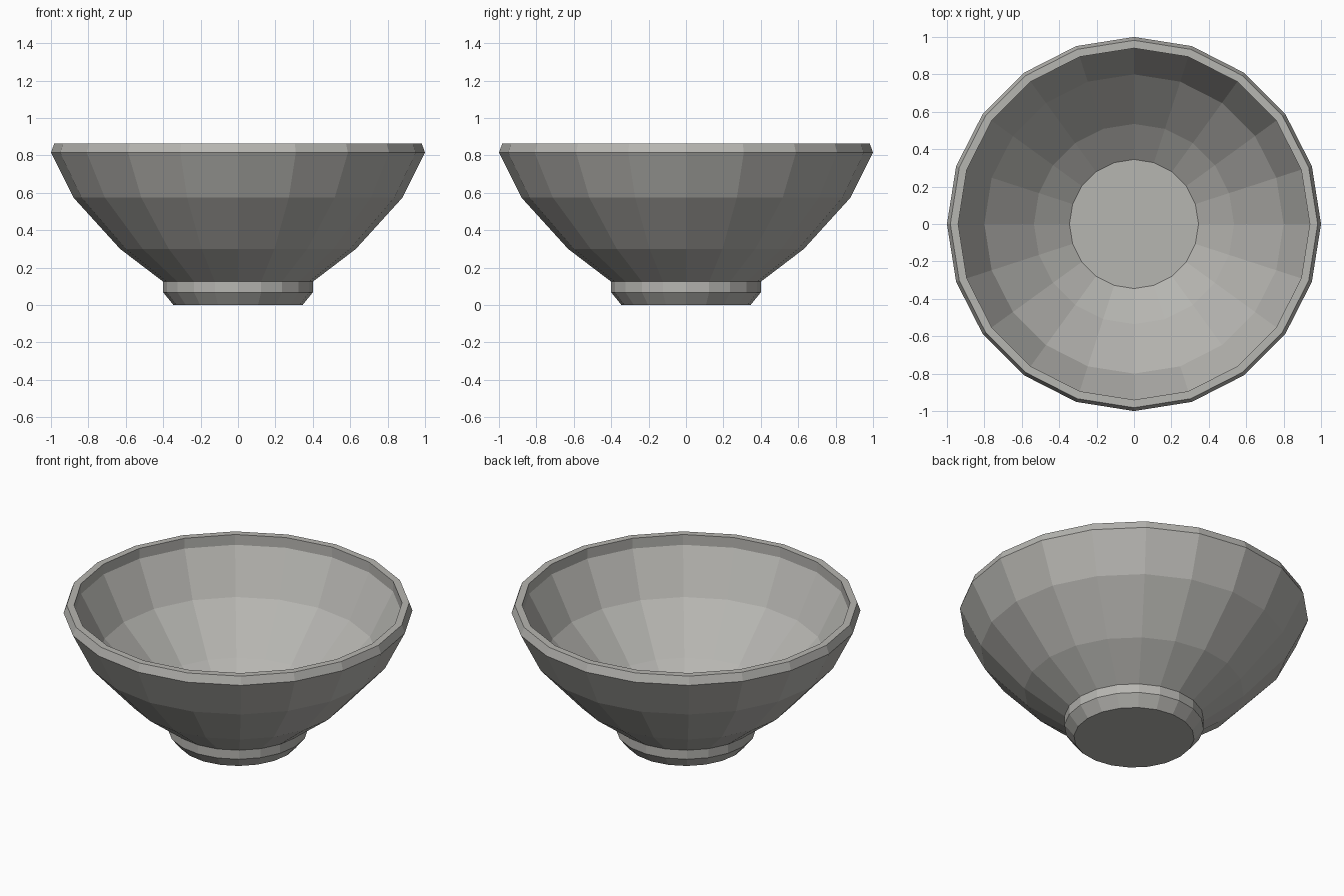
import bpy, bmesh, math

if "Cube" in bpy.data.objects:
    bpy.data.objects.remove(bpy.data.objects["Cube"])

SIDES = 20

# Profile (radius, height): foot, outer wall, rim, inner wall, floor
PROFILE = [
    (0.345, 0.0), (0.40, 0.068), (0.40, 0.125),
    (0.63, 0.30), (0.88, 0.575), (1.0, 0.815), (0.982, 0.865),
    (0.94, 0.865), (0.94, 0.80), (0.80, 0.535), (0.535, 0.275), (0.345, 0.14),
]

stone = bpy.data.materials.new("warm grey")
stone.diffuse_color = (0.47, 0.465, 0.44, 1.0)
stone.use_nodes = True
stone.node_tree.nodes["Principled BSDF"].inputs["Base Color"].default_value = stone.diffuse_color


def lathe(name, profile, material):
    """Turn a profile round z into a closed, flat-faced solid."""
    bm = bmesh.new()
    rings = []
    for r, z in profile:
        rings.append([bm.verts.new((r * math.cos(math.tau * i / SIDES),
                                    r * math.sin(math.tau * i / SIDES), z))
                      for i in range(SIDES)])
    for a, b in zip(rings, rings[1:]):
        for i in range(SIDES):
            j = (i + 1) % SIDES
            bm.faces.new((a[i], a[j], b[j], b[i]))
    bm.faces.new(rings[0][::-1])   # underside
    bm.faces.new(rings[-1])        # inner floor
    bmesh.ops.recalc_face_normals(bm, faces=bm.faces)
    mesh = bpy.data.meshes.new(name)
    bm.to_mesh(mesh)
    bm.free()
    mesh.materials.append(material)
    obj = bpy.data.objects.new(name, mesh)
    bpy.context.collection.objects.link(obj)
    return obj


# Bowl with foot, lip and hollow
lathe("bowl", PROFILE, stone)
